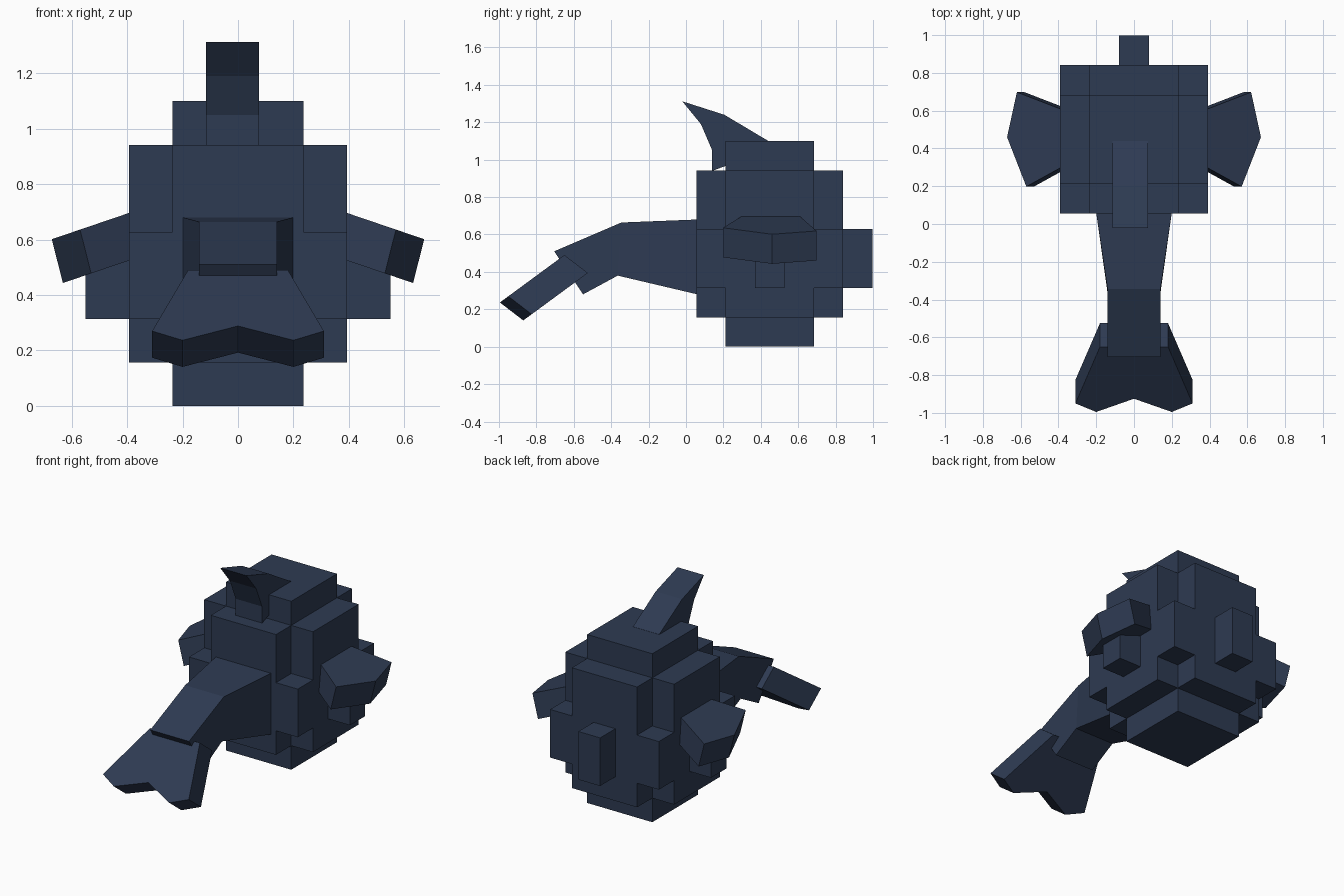
import bpy, bmesh

if "Cube" in bpy.data.objects:
    bpy.data.objects.remove(bpy.data.objects["Cube"])

navy = bpy.data.materials.new("dark_navy")
navy.diffuse_color = (0.027, 0.043, 0.085, 1)
navy.use_nodes = True
navy.node_tree.nodes["Principled BSDF"].inputs["Base Color"].default_value = navy.diffuse_color


def finish(name, bm):
    bmesh.ops.recalc_face_normals(bm, faces=bm.faces[:])
    mesh = bpy.data.meshes.new(name)
    bm.to_mesh(mesh)
    bm.free()
    mesh.materials.append(navy)
    ob = bpy.data.objects.new(name, mesh)
    bpy.context.collection.objects.link(ob)
    return ob


def loft(name, ring_a, ring_b):
    """Solid between two matching rings of points."""
    bm = bmesh.new()
    a = [bm.verts.new(p) for p in ring_a]
    b = [bm.verts.new(p) for p in ring_b]
    n = len(a)
    bm.faces.new(a)
    bm.faces.new(b[::-1])
    for i in range(n):
        j = (i + 1) % n
        bm.faces.new((a[i], b[i], b[j], a[j]))
    return finish(name, bm)


# Body: stepped block ball, outer faces only
U, CY = 0.157, 0.448


def filled(i, j, k):
    a, b = abs(i), abs(j)
    if k in (0, 6):
        return a <= 1 and b <= 1
    if k in (1, 4, 5):
        return a <= 2 and b <= 2 and a + b < 4
    if k in (2, 3):
        nub = (a == 3 and j == 0) or (j == 3 and i == 0)
        return (a <= 2 and b <= 2) or nub
    return False


bm = bmesh.new()
for i in range(-3, 4):
    for j in range(-3, 4):
        for k in range(7):
            if not filled(i, j, k):
                continue
            for axis in range(3):
                for s in (-1, 1):
                    step = [0, 0, 0]
                    step[axis] = s
                    if filled(i + step[0], j + step[1], k + step[2]):
                        continue
                    quad = []
                    for p, q in ((-1, -1), (1, -1), (1, 1), (-1, 1)):
                        o = [0, 0, 0]
                        o[axis], o[(axis + 1) % 3], o[(axis + 2) % 3] = s, p * s, q
                        quad.append(bm.verts.new(((i + o[0] / 2) * U,
                                                  CY + (j + o[1] / 2) * U,
                                                  (k + 0.5 + o[2] / 2) * U)))
                    bm.faces.new(quad)
bmesh.ops.remove_doubles(bm, verts=bm.verts[:], dist=0.001)
bmesh.ops.dissolve_limit(bm, angle_limit=0.02, verts=bm.verts[:], edges=bm.edges[:])
finish("body", bm)


# Tail: tapered root, then a bent-down end segment
def section(w, top, bottom):
    return [(-w, *top), (w, *top), (w, *bottom), (-w, *bottom)]


root = section(0.2, (0.06, 0.68), (0.06, 0.28))
bend = section(0.14, (-0.345, 0.664), (-0.365, 0.38))
tip = section(0.14, (-0.705, 0.51), (-0.55, 0.28))
loft("tail_root", root, bend)
loft("tail_end", bend, tip)

# Tail fluke: notched slab sloping down
right = [(0.18, -0.65), (0.31, -0.95), (0.2, -0.995)]
outline = right + [(0, -0.925)] + [(-x, y) for x, y in right[::-1]]
upper = [(x, y, 0.49 + (y + 0.65) * 0.735) for x, y in outline]
loft("tail_fluke", upper, [(x, y + 0.125, z - 0.096) for x, y, z in upper])

# Dorsal fin: curved hook profile
hook = [(-0.02, 1.312), (0.205, 1.24), (0.44, 1.1), (0.44, 1.05),
        (0.14, 0.94), (0.14, 1.05), (0.08, 1.19)]
loft("dorsal_fin", [(-0.115, y, z) for y, z in hook],
     [(0.075, y, z) for y, z in hook])

# Side fins: drooping five-sided slabs
fin = [(0.34, 0.59), (0.62, 0.698), (0.672, 0.46), (0.57, 0.198), (0.34, 0.325)]
for side, label in ((1, "right"), (-1, "left")):
    top = [(x * side, y, 0.697 - (x - 0.39) * 0.34) for x, y in fin]
    loft("side_fin_" + label, top,
         [(x - 0.04 * side, y, z - 0.158) for x, y, z in top])
